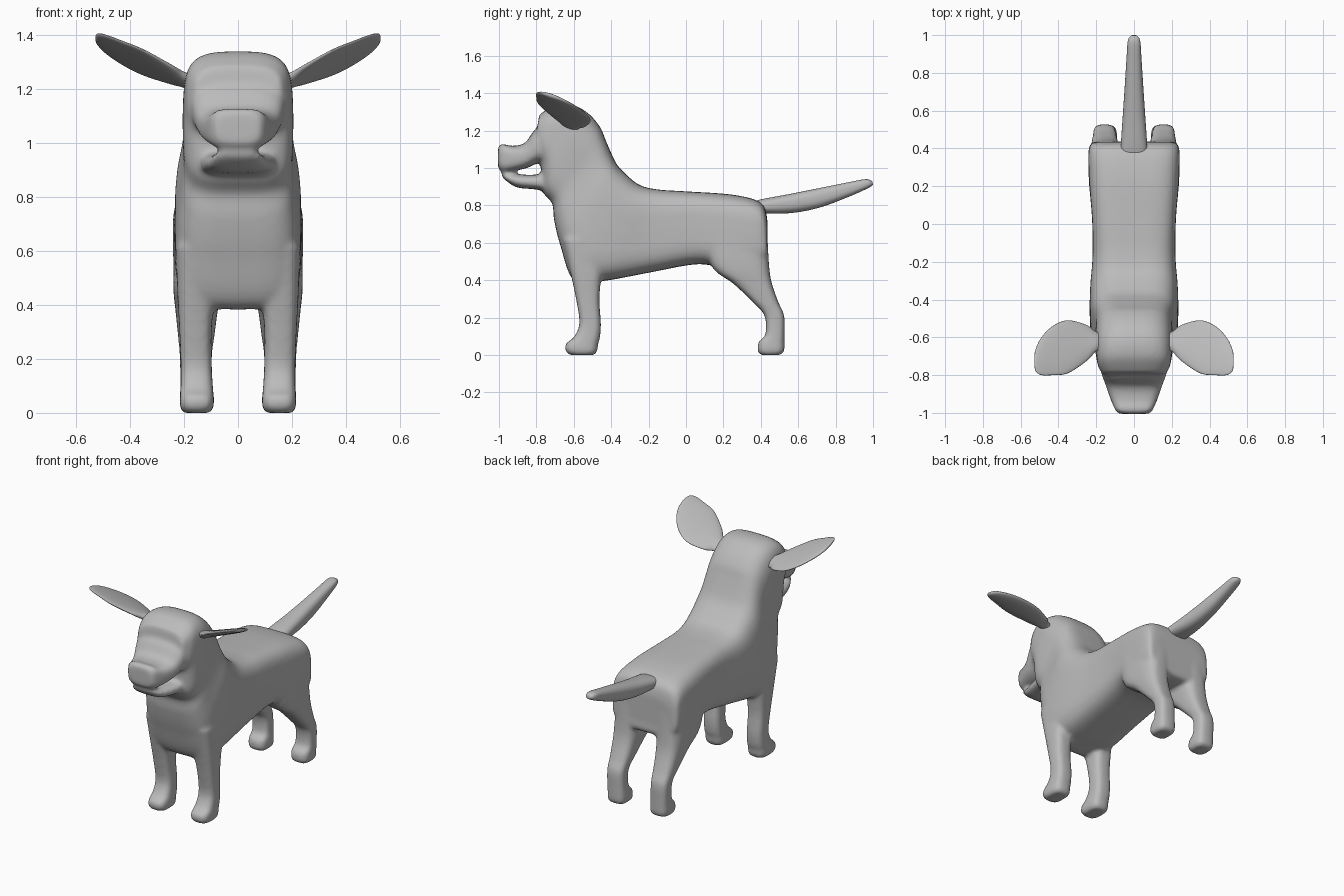
import bpy, bmesh, math
from mathutils import Vector

cube = bpy.data.objects.get("Cube")
if cube:
    bpy.data.objects.remove(cube, do_unlink=True)

grey = bpy.data.materials.new("plain grey")
grey.use_nodes = True
COLOUR = (0.5, 0.5, 0.5, 1)
grey.diffuse_color = COLOUR
grey.node_tree.nodes["Principled BSDF"].inputs["Base Color"].default_value = COLOUR


def resample(rows, steps=6):
    """Smooth the section list with a Catmull-Rom curve."""
    out = []
    for i in range(len(rows) - 1):
        four = [rows[max(i - 1, 0)], rows[i], rows[i + 1], rows[min(i + 2, len(rows) - 1)]]
        for s in range(steps):
            t = s / steps
            out.append([b + t * (c - a + t * (2*a - 5*b + 4*c - d + t * (3*(b - c) + d - a))/1) / 2
                        for a, b, c, d in zip(*four)])
    return out + [list(rows[-1])]


def loft(bm, rows, frame, sides=40):
    """Skin rounded-box sections; frame gives centre, two half axes, power."""
    rings = []
    for row in resample(rows):
        centre, u, v, power = frame(row)
        ring = []
        for k in range(sides):
            a = 2 * math.pi * k / sides
            c, s = math.cos(a), math.sin(a)
            ring.append(bm.verts.new(
                centre + u * math.copysign(abs(c) ** (2 / power), c)
                + v * math.copysign(abs(s) ** (2 / power), s)))
        rings.append(ring)
    for r, q in zip(rings, rings[1:]):
        for k in range(sides):
            n = (k + 1) % sides
            bm.faces.new((r[k], r[n], q[n], q[k]))
    bm.faces.new(rings[0][::-1])
    bm.faces.new(rings[-1])


def spine_frame(row):
    # bottom y, bottom z, top y, top z, half width, power
    yb, zb, yt, zt, w, p = row
    low, high = Vector((0, yb, zb)), Vector((0, yt, zt))
    return (low + high) / 2, Vector((w, 0, 0)), (high - low) / 2, p


def leg_frame(side):
    # height, front y, back y, inner x, outer x
    def frame(row):
        z, y0, y1, x0, x1 = row
        return (Vector((side * (x0 + x1) / 2, (y0 + y1) / 2, z)),
                Vector(((x1 - x0) / 2, 0, 0)), Vector((0, (y1 - y0) / 2, 0)), 3.2)
    return frame


def ear_frame(side):
    # distance out, front y, back y, half thickness
    def frame(row):
        x, y0, y1, t = row
        mid = (y0 + y1) / 2
        z = 1.285 + 0.37 * (x - 0.25) - 0.32 * (mid + 0.72)
        half = (y1 - y0) / 2
        return (Vector((side * x, mid, z)), Vector((0, half, -0.32 * half)),
                Vector((0, 0, t)), 2)
    return frame


def finish(bm, name):
    bmesh.ops.recalc_face_normals(bm, faces=bm.faces[:])
    for f in bm.faces:
        f.smooth = True
    mesh = bpy.data.meshes.new(name)
    bm.to_mesh(mesh)
    bm.free()
    mesh.materials.append(grey)
    obj = bpy.data.objects.new(name, mesh)
    bpy.context.collection.objects.link(obj)
    return obj


# Trunk, neck and skull
TRUNK = [
    (.435, .54, .435, .73, .19, 3), (.415, .47, .40, .815, .238, 4),
    (.20, .47, .25, .857, .238, 4), (.05, .485, 0, .875, .222, 4),
    (-.20, .44, -.15, .885, .22, 4), (-.45, .395, -.25, .91, .232, 4),
    (-.60, .40, -.33, .975, .235, 4), (-.67, .58, -.37, 1.02, .228, 4),
    (-.705, .72, -.40, 1.08, .212, 4), (-.715, .81, -.43, 1.15, .203, 4),
    (-.765, .87, -.46, 1.22, .205, 3.5), (-.775, .94, -.52, 1.29, .205, 3.2),
    (-.775, 1.0, -.60, 1.335, .2, 3.2), (-.79, 1.06, -.70, 1.335, .19, 3.2),
    (-.81, 1.12, -.785, 1.285, .16, 3)]
# Upper muzzle
MUZZLE = [
    (-.70, 1.04, -.70, 1.22, .185, 3), (-.78, 1.03, -.80, 1.21, .172, 3),
    (-.85, 1.0, -.86, 1.135, .15, 3), (-.92, .985, -.93, 1.118, .125, 3.5),
    (-.98, .98, -.985, 1.13, .1, 4), (-1.005, 1.0, -1.005, 1.11, .08, 3)]
# Lower jaw
JAW = [
    (-.70, .86, -.70, .99, .15, 3), (-.80, .885, -.80, .965, .135, 3),
    (-.90, .895, -.90, .966, .11, 2.5), (-.96, .93, -.965, .972, .085, 2.5),
    (-.985, .955, -.985, .972, .05, 2.5)]
FRONT_LEG = [
    (.62, -.66, -.43, .06, .232), (.45, -.62, -.45, .085, .225),
    (.30, -.588, -.463, .098, .217), (.17, -.57, -.455, .097, .212),
    (.095, -.60, -.46, .093, .213), (.06, -.643, -.47, .09, .215),
    (.02, -.643, -.475, .09, .215), (0, -.62, -.49, .105, .2)]
HIND_LEG = [
    (.65, .08, .435, .04, .238), (.47, .14, .445, .06, .24),
    (.38, .255, .46, .075, .232), (.28, .36, .495, .088, .222),
    (.21, .42, .525, .097, .216), (.11, .425, .527, .095, .214),
    (.07, .388, .527, .09, .215), (.02, .384, .525, .09, .215),
    (0, .40, .505, .105, .2)]

bm = bmesh.new()
for part in (TRUNK, MUZZLE, JAW):
    loft(bm, part, spine_frame)
for side in (1, -1):
    loft(bm, FRONT_LEG, leg_frame(side))
    loft(bm, HIND_LEG, leg_frame(side))
body = finish(bm, "body")
# Fuse the body parts into one soft skin
fuse = body.modifiers.new("fuse", 'REMESH')
fuse.mode = 'VOXEL'
fuse.voxel_size = 0.011
fuse.use_smooth_shade = True
soften = body.modifiers.new("soften", 'SMOOTH')
soften.factor = 0.5
soften.iterations = 10

# Tail
bm = bmesh.new()
loft(bm, [(.33, .77, .33, .81, .07, 2.5), (.42, .757, .40, .832, .07, 2.5),
          (.57, .76, .56, .862, .06, 2.5), (.72, .79, .71, .892, .05, 2.5),
          (.88, .85, .86, .922, .04, 2.5), (.975, .893, .96, .94, .033, 2.5),
          (1.0, .91, .995, .93, .016, 2)], spine_frame)
finish(bm, "tail")

# Ears
EAR = [(.13, -.65, -.58, .025), (.20, -.675, -.57, .025), (.25, -.725, -.535, .022),
       (.35, -.79, -.51, .019), (.43, -.80, -.54, .017), (.49, -.80, -.60, .015),
       (.52, -.78, -.66, .012), (.528, -.75, -.70, .006)]
for side, name in ((1, "left_ear"), (-1, "right_ear")):
    bm = bmesh.new()
    loft(bm, EAR, ear_frame(side))
    finish(bm, name)
